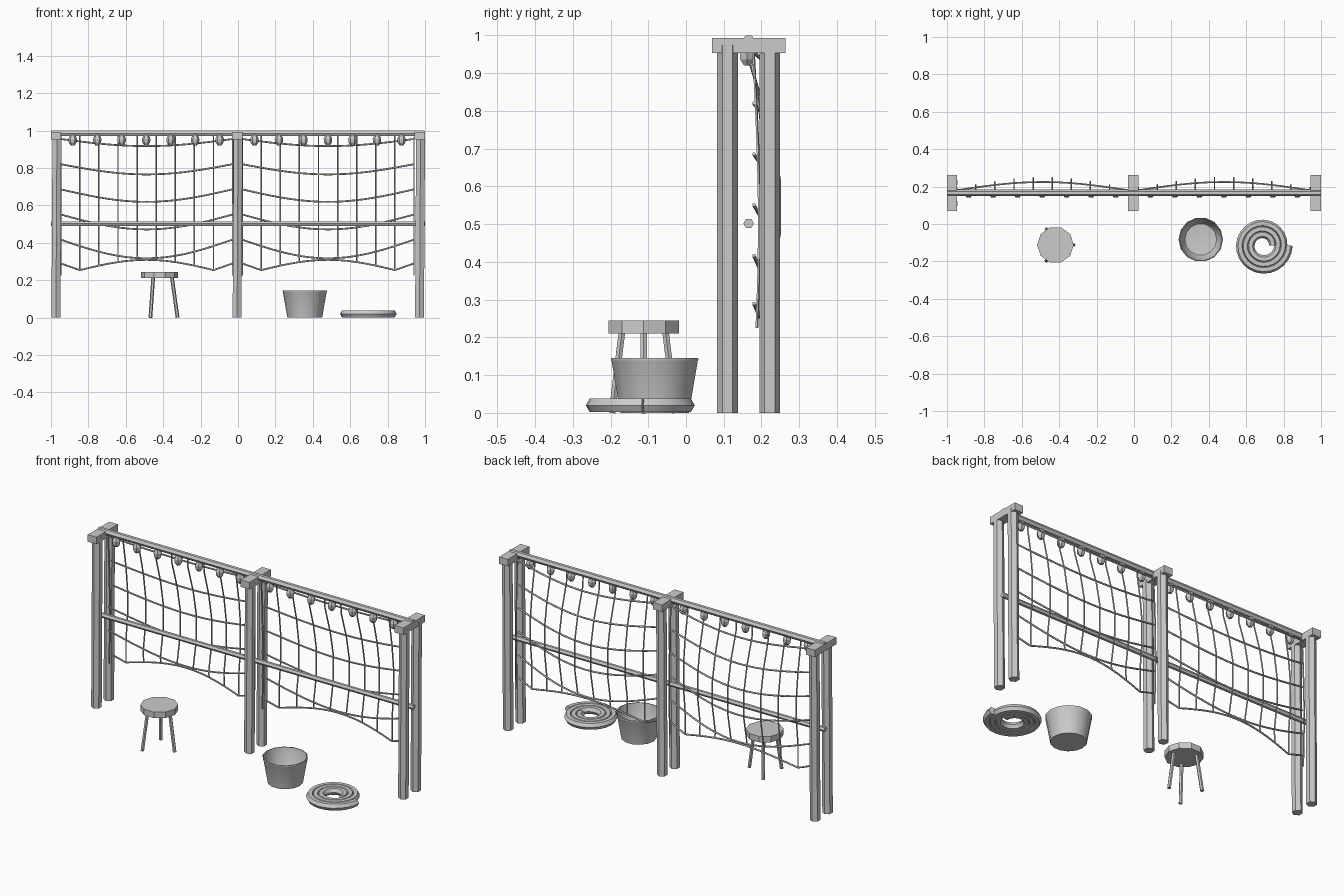
import bpy, bmesh, math
from mathutils import Vector

if "Cube" in bpy.data.objects:
    bpy.data.objects.remove(bpy.data.objects["Cube"])

grey = bpy.data.materials.new("plain grey")
grey.diffuse_color = (0.6, 0.6, 0.6, 1)
grey.use_nodes = True
grey.node_tree.nodes["Principled BSDF"].inputs["Base Color"].default_value = grey.diffuse_color


def finish(name, bm, smooth=None):
    bmesh.ops.recalc_face_normals(bm, faces=bm.faces[:])
    me = bpy.data.meshes.new(name)
    bm.to_mesh(me)
    bm.free()
    me.materials.append(grey)
    ob = bpy.data.objects.new(name, me)
    bpy.context.collection.objects.link(ob)
    if smooth:
        bpy.ops.object.select_all(action='DESELECT')
        ob.select_set(True)
        bpy.context.view_layer.objects.active = ob
        bpy.ops.object.shade_smooth_by_angle(angle=math.radians(smooth))
    return ob


def tube(bm, pts, r, sides=6, ref=(0, 0, 1)):
    """Sweep a polygon along a path; corner 0 lies square to the ref direction."""
    pts = [Vector(p) for p in pts]
    rings = []
    for i, p in enumerate(pts):
        t = (pts[min(i + 1, len(pts) - 1)] - pts[max(i - 1, 0)]).normalized()
        side = Vector(ref).cross(t).normalized()
        up = t.cross(side)
        rings.append([bm.verts.new(p + r * (math.cos(a) * side + math.sin(a) * up))
                      for a in (2 * math.pi * k / sides for k in range(sides))])
    for a, b in zip(rings, rings[1:]):
        for k in range(sides):
            j = (k + 1) % sides
            bm.faces.new((a[k], a[j], b[j], b[k]))
    bm.faces.new(rings[0])
    bm.faces.new(rings[-1])


def lathe(bm, profile, centre, sides):
    """Revolve (radius, z) points; both ends are closed with flat discs."""
    rings = [[bm.verts.new((centre[0] + r * math.cos(2 * math.pi * k / sides),
                            centre[1] + r * math.sin(2 * math.pi * k / sides), z))
              for k in range(sides)] for r, z in profile]
    for a, b in zip(rings, rings[1:]):
        for k in range(sides):
            j = (k + 1) % sides
            bm.faces.new((a[k], a[j], b[j], b[k]))
    bm.faces.new(rings[0])
    bm.faces.new(rings[-1])


# Paired posts, leaning very slightly, with a block across each pair
POSTS = (-0.9725, -0.004, 0.9715)
bm = bmesh.new()
for x in POSTS:
    for y in (0.11, 0.222):
        tube(bm, [(x - 0.001, y, 0), (x + 0.0045, y, 0.975)], 0.0275, ref=(1, 0, 0))
finish("posts", bm)

bm = bmesh.new()
for x in POSTS:
    cube = bmesh.ops.create_cube(bm, size=1)["verts"]
    bmesh.ops.scale(bm, vec=(0.055, 0.194, 0.04), verts=cube)
    bmesh.ops.translate(bm, vec=(x, 0.166, 0.973), verts=cube)
finish("post_caps", bm)

# Top beam and middle rail
for name, z, r, half in (("top_beam", 0.985, 0.0172, 0.996), ("middle_rail", 0.502, 0.014, 0.999)):
    bm = bmesh.new()
    tube(bm, [(-half, 0.166, z), (half, 0.166, z)], r)
    finish(name, bm)

# Two net panels
EDGE = [0.955 - 0.1345 * k for k in range(5)]
SAG = (0.038, 0.055, 0.067, 0.08, 0.1)
COLS = 9


def row_z(k, u):
    if k < 5:
        return EDGE[k] - SAG[k] * math.sin(math.pi * u)
    e = min(u, 1 - u) * COLS
    if e < 1:
        return 0.29 - 0.036 * e
    return 0.254 + 0.055 * math.sin(math.pi * (u * COLS - 1) / (COLS - 2))


for side, x0 in (("left", -0.948), ("right", 0.022)):
    width = 0.919
    bm = bmesh.new()
    # Sagging rows
    for k in range(6):
        pts = []
        for i in range(COLS * 2 + 1):
            u = i / (COLS * 2)
            pts.append((x0 + width * u, 0.18 + 0.044 * math.sin(math.pi * u), row_z(k, u)))
        tube(bm, pts, 0.005, 5)
    # Bellied verticals
    for i in range(1, COLS):
        u = i / COLS
        belly = 0.018 + 0.062 * math.sin(math.pi * u)
        pts = [(x0 + width * u, 0.17, 0.98)]
        for k in range(6):
            low = 0.18 + 0.044 * math.sin(math.pi * u) if k == 5 else 0
            y = max(low, 0.172 + belly * math.sin(math.pi * k / 5))
            pts.append((x0 + width * u, y, row_z(k, u)))
        tube(bm, pts, 0.004, 5, ref=(1, 0, 0))
    # Edge ropes beside the posts
    for u in (0, 1):
        pts = [(x0 + width * u, 0.178 + 0.016 * math.sin(math.pi * 0.8 * k / 6),
                0.965 - 0.74 * k / 6) for k in range(7)]
        tube(bm, pts, 0.004, 5, ref=(1, 0, 0))
    finish(side + "_net", bm)

# Floats hanging under the beam
bm = bmesh.new()
for start in (-0.884, 0.088):
    for i in range(7):
        lathe(bm, [(0.010, 0.921), (0.021, 0.936), (0.023, 0.956), (0.014, 0.976)],
              (start + 0.131 * i, 0.162), 6)
finish("floats", bm)

# Stool
SX, SY = -0.42, -0.112
bm = bmesh.new()
lathe(bm, [(0.098, 0.211), (0.098, 0.245)], (SX, SY), 10)
finish("stool_seat", bm)
bm = bmesh.new()
for i in range(3):
    c, s = math.cos(i * math.tau / 3), math.sin(i * math.tau / 3)
    tube(bm, [(SX + 0.097 * c, SY + 0.097 * s, 0), (SX + 0.066 * c, SY + 0.066 * s, 0.22)],
         0.01, ref=(-s, c, 0))
finish("stool_legs", bm)

# Open bucket with a thin wall
bm = bmesh.new()
lathe(bm, [(0.093, 0), (0.117, 0.137), (0.119, 0.141), (0.118, 0.146), (0.114, 0.146),
           (0.112, 0.136), (0.093, 0.026), (0.085, 0.016), (0.04, 0.012)], (0.357, -0.083), 14)
finish("bucket", bm, 45)

# Coiled rope lying on the ground
bm = bmesh.new()
TURNS, STEPS = 3, 72
pts = []
for i in range(STEPS + 1):
    a = TURNS * math.tau * i / STEPS
    r = 0.052 + 0.0285 * a / math.tau
    pts.append((0.690 + r * math.cos(a), -0.114 + r * math.sin(a), 0.02))
tube(bm, pts, 0.021)
finish("rope_coil", bm, 35)
